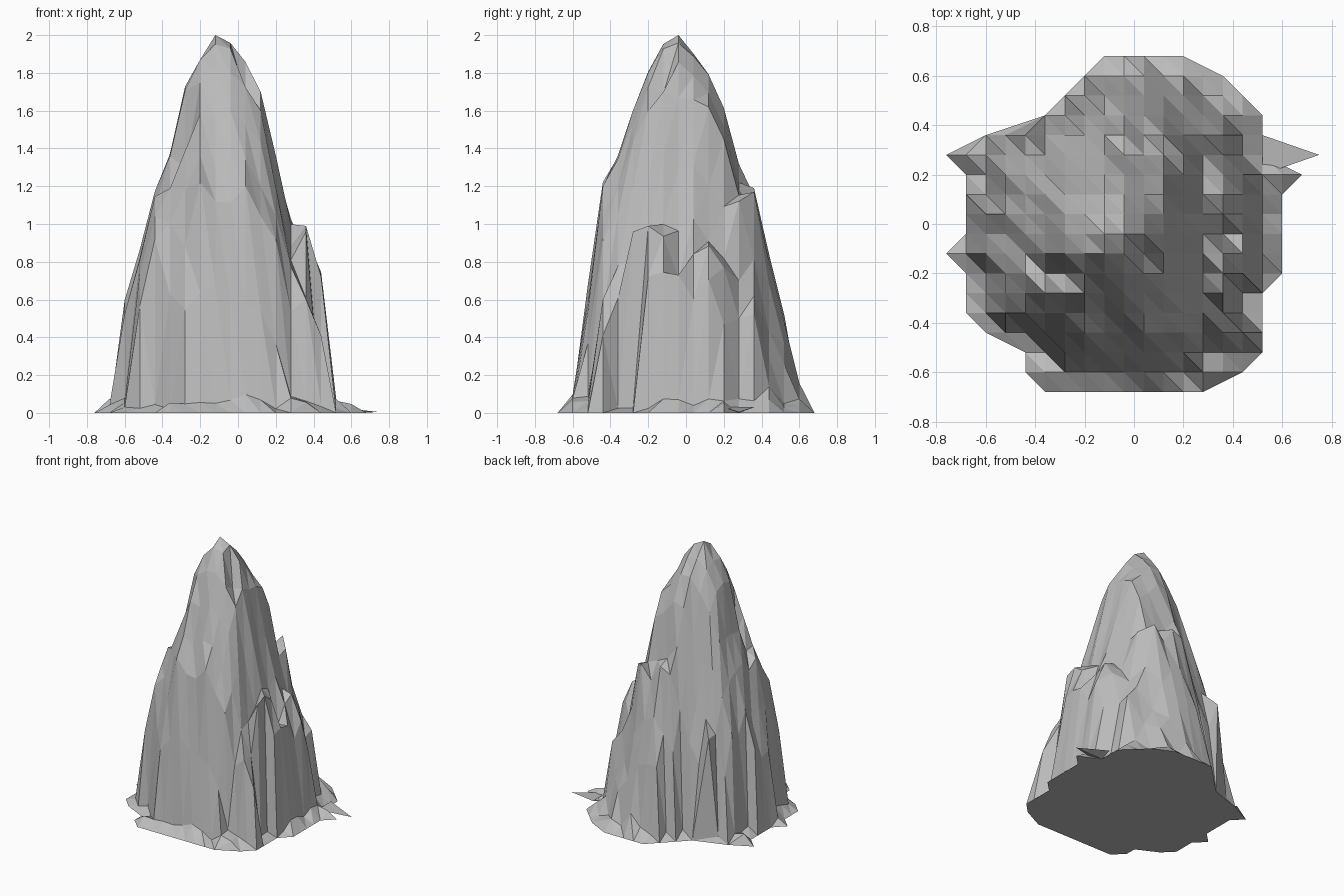
import bpy
import bmesh
import random
from math import hypot

cube = bpy.data.objects.get("Cube")
if cube:
    bpy.data.objects.remove(cube)
random.seed(11)
STEP = 0.08

# Footprint of the rock: left and right ends of each grid row, front to back,
# counted in grid steps
ROWS = [(-4, 4), (-5, 6), (-5, 7), (-7, 7), (-8, 7), (-8, 7), (-8, 8), (-9, 8), (-8, 8),
        (-8, 8), (-8, 8), (-8, 9), (-9, 7), (-7, 7), (-4, 7), (-3, 6), (-2, 5), (-1, 3)]

# Skyline seen along each axis, one height per grid step
SKY_X = [0, .05, .56, .82, 1.17, 1.42, 1.73, 1.88, 2, 1.96, 1.85, 1.7, 1.33, 1.02, .93, .7, .13, .04, 0]
SKY_Y = [0, .07, .62, 1.19, 1.36, 1.6, 1.8, 1.95, 2, 1.9, 1.8, 1.6, 1.3, 1.17, .82, .55, .17, 0]

# Spurs and hollows on the slopes: (column, row) and height
SPURS = {(-4, 7): 1.36, (-4, 6): 1.18, (-3, 6): 1.3, (2, 5): 1.43, (2, 7): 1.7,
         (1, 7): 1.69, (5, 6): 0.99, (5, 5): 0.96, (4, 6): 0.88, (6, 8): 0.73, (5, 8): 0.72,
         (3, 12): 1.12, (2, 13): 1.17, (4, 12): 0.7, (4, 13): 0.62, (5, 12): 0.5,
         (0, 12): 1.22, (0, 13): 1.19, (-1, 13): 1.15}


def place(col, row):
    return col * STEP - 0.04, row * STEP - 0.68


rim = set()
for r, (lo, hi) in enumerate(ROWS):
    rim |= {(lo, r), (hi, r)}
    if r in (0, len(ROWS) - 1):
        rim |= {(c, r) for c in range(lo, hi + 1)}


def height(col, row):
    """Blend both skylines, taper to a low skirt and roughen the slopes."""
    if (col, row) in rim:
        return 0.0
    if (col, row) in SPURS:
        return SPURS[col, row]
    # each quarter of the rock bulges by a different amount
    if col > -1:
        power = 1.5 if row > 8 else 1.65
    else:
        power = 1.7 if row > 8 else 1.72
    dx, dy = 2 - SKY_X[col + 9], 2 - SKY_Y[row]
    drop = (dx ** power + dy ** power) ** (1 / power)
    edge = min(hypot(col - a, row - b) for a, b in rim)
    h = min(2 - drop, 0.25 + 4 * edge * STEP)
    h -= random.uniform(-0.06, 0.1) * min(1, drop)
    skirt = random.uniform(0.02, 0.08)
    if edge < 1.1 and (col // 2 + row // 2) % 4:
        return skirt
    return max(h, skirt)


# Rock surface: rows of points zipped together with triangles
bm = bmesh.new()
grid = []
for r, (lo, hi) in enumerate(ROWS):
    grid.append([bm.verts.new((*place(c, r), height(c, r))) for c in range(lo, hi + 1)])

for near, far in zip(grid, grid[1:]):
    i = j = 0
    while i < len(near) - 1 or j < len(far) - 1:
        step_near = j == len(far) - 1 or (
            i < len(near) - 1 and near[i + 1].co.x <= far[j + 1].co.x + 0.001)
        if step_near:
            bm.faces.new((near[i], near[i + 1], far[j]))
            i += 1
        else:
            bm.faces.new((near[i], far[j + 1], far[j]))
            j += 1

# Flat underside following the rim
loop = grid[0] + [row[-1] for row in grid[1:-1]] + grid[-1][::-1]
loop += [row[0] for row in grid[-2:0:-1]]
base = [bm.verts.new((v.co.x, v.co.y, 0)) for v in loop]
bm.faces.new(base[::-1])

# Thin shard reaching out on the left of the foot
shard = [bm.verts.new(p) for p in
         ((0.52, 0.2, 0.03), (0.75, 0.28, 0.004), (0.52, 0.36, 0.03), (0.52, 0.28, 0))]
bm.faces.new(shard[:3])
bm.faces.new((shard[1], shard[0], shard[3]))
bm.faces.new((shard[2], shard[1], shard[3]))

bmesh.ops.remove_doubles(bm, verts=bm.verts[:], dist=0.0005)
mesh = bpy.data.meshes.new("rock_spire")
bm.to_mesh(mesh)
bm.free()
rock = bpy.data.objects.new("rock_spire", mesh)
bpy.context.collection.objects.link(rock)

# Stone grey
stone = bpy.data.materials.new("stone_grey")
stone.use_nodes = True
grey = (0.5, 0.5, 0.5, 1)
stone.diffuse_color = grey
stone.node_tree.nodes["Principled BSDF"].inputs["Base Color"].default_value = grey
mesh.materials.append(stone)
